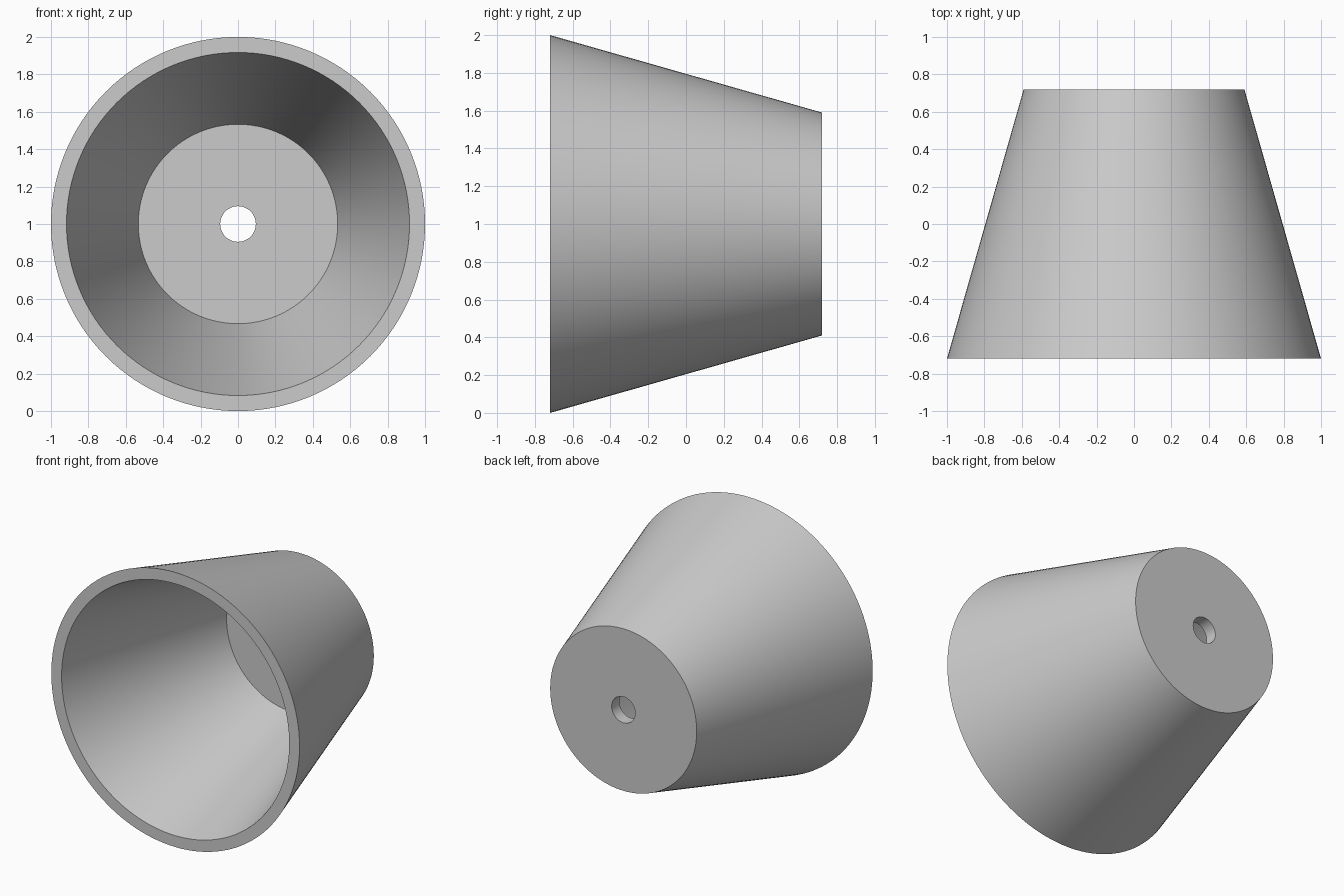
import bpy
import bmesh
import math
from mathutils import Matrix, Vector

cube = bpy.data.objects.get("Cube")
if cube:
    bpy.data.objects.remove(cube, do_unlink=True)

SEGMENTS = 128
CENTRE_Z = 1.0

grey = bpy.data.materials.new("light_grey")
grey.use_nodes = True
colour = (0.6, 0.6, 0.6, 1)
grey.diffuse_color = colour
grey.node_tree.nodes["Principled BSDF"].inputs["Base Color"].default_value = colour

# Closed wall section as (radius, y): outer wall, back, hole, cup floor, inner wall, rim
section = [(1.0, -0.72), (0.59, 0.72), (0.095, 0.72),
           (0.095, 0.63), (0.533, 0.63), (0.917, -0.72)]

# Revolve the section about the horizontal axis
bm = bmesh.new()
points = [bm.verts.new((r, y, 0)) for r, y in section]
edges = [bm.edges.new((p, points[(i + 1) % len(points)])) for i, p in enumerate(points)]
bmesh.ops.spin(bm, geom=points + edges, cent=Vector(), axis=(0, 1, 0),
               angle=2 * math.pi, steps=SEGMENTS, use_merge=True)
bmesh.ops.remove_doubles(bm, verts=bm.verts, dist=0.0001)
bmesh.ops.recalc_face_normals(bm, faces=bm.faces)
bmesh.ops.transform(bm, matrix=Matrix.Translation((0, 0, CENTRE_Z)), verts=bm.verts)

mesh = bpy.data.meshes.new("tapered_cup")
bm.to_mesh(mesh)
bm.free()
mesh.materials.append(grey)
cup = bpy.data.objects.new("tapered_cup", mesh)
bpy.context.collection.objects.link(cup)

# Smooth walls with crisp rims
bpy.ops.object.select_all(action="DESELECT")
cup.select_set(True)
bpy.context.view_layer.objects.active = cup
bpy.ops.object.shade_smooth_by_angle(angle=math.radians(30))
